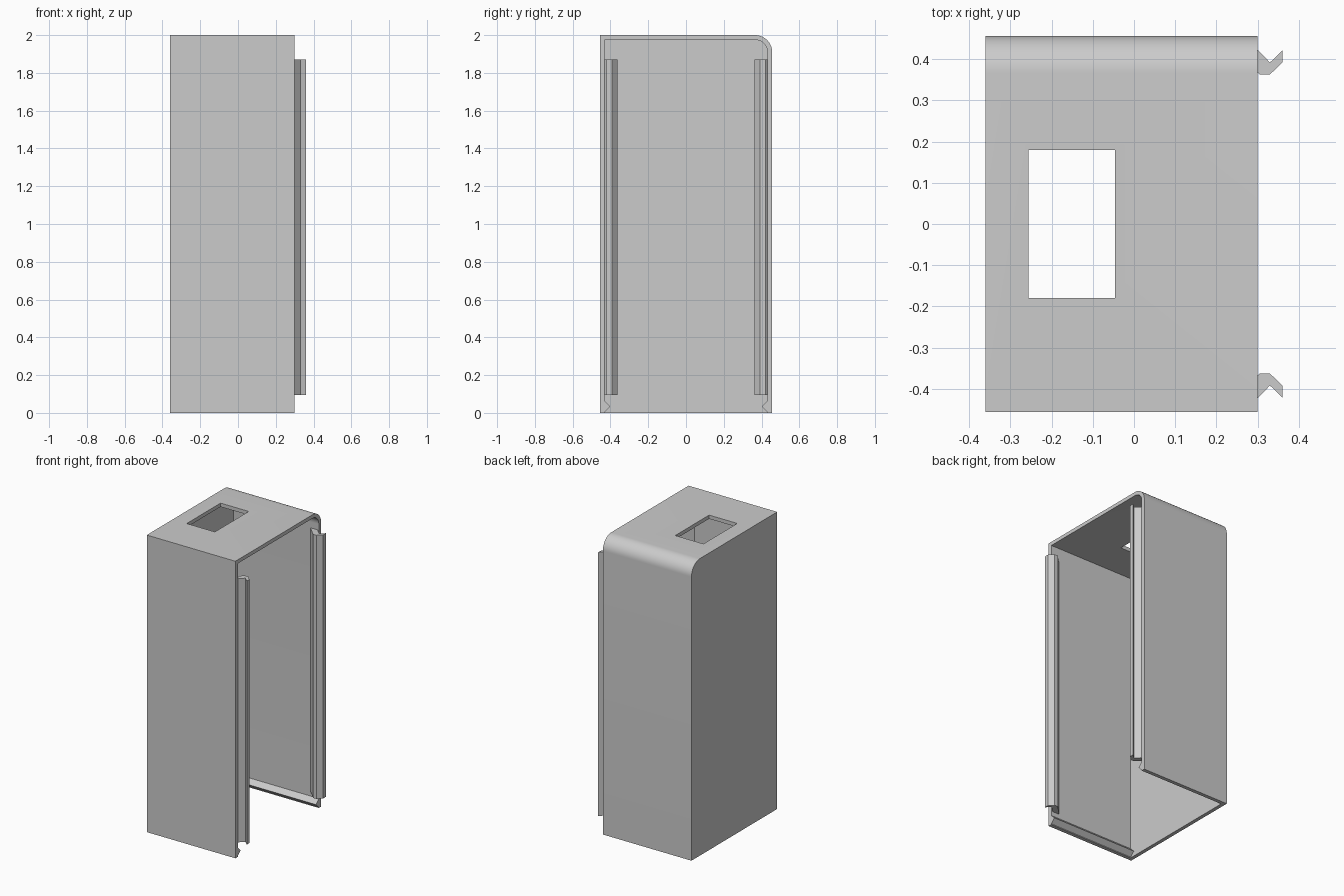
import bpy, bmesh
from math import sin, cos, pi
from mathutils import Vector

if "Cube" in bpy.data.objects:
    bpy.data.objects.remove(bpy.data.objects["Cube"])

WALL, HALF_Y, TOP = 0.025, 0.456, 2.0
BACK_X, FRONT_X = -0.36, 0.30
INNER_Y = HALF_Y - WALL

grey = bpy.data.materials.new("light_grey")
grey.use_nodes = True
grey.diffuse_color = (0.6, 0.6, 0.6, 1)
grey.node_tree.nodes["Principled BSDF"].inputs["Base Color"].default_value = (0.6, 0.6, 0.6, 1)


def extrude(name, points, direction):
    """Solid made by sweeping a closed outline along a vector."""
    bm = bmesh.new()
    face = bm.faces.new([bm.verts.new(p) for p in points])
    swept = bmesh.ops.extrude_face_region(bm, geom=[face], use_keep_orig=True)
    moved = [v for v in swept["geom"] if isinstance(v, bmesh.types.BMVert)]
    bmesh.ops.translate(bm, verts=moved, vec=Vector(direction))
    bmesh.ops.recalc_face_normals(bm, faces=bm.faces)
    mesh = bpy.data.meshes.new(name)
    bm.to_mesh(mesh)
    bm.free()
    mesh.materials.append(grey)
    obj = bpy.data.objects.new(name, mesh)
    bpy.context.collection.objects.link(obj)
    return obj


def activate(obj):
    bpy.ops.object.select_all(action="DESELECT")
    obj.select_set(True)
    bpy.context.view_layer.objects.active = obj


def cut(obj, cutter):
    """Subtract a cutter, then discard it."""
    mod = obj.modifiers.new("cut", "BOOLEAN")
    mod.operation, mod.solver, mod.object = "DIFFERENCE", "EXACT", cutter
    activate(obj)
    bpy.ops.object.modifier_apply(modifier=mod.name)
    bpy.data.objects.remove(cutter)


def rounded_corner(y, z, radius, steps=14):
    angles = [pi / 2 * i / steps for i in range(steps + 1)]
    return [(y - radius + radius * cos(a), z - radius + radius * sin(a)) for a in angles]


# Housing: rounded along the rear top edge
RADIUS = 0.09
outline = [(-HALF_Y, 0), (HALF_Y, 0)] + rounded_corner(HALF_Y, TOP, RADIUS) + [(-HALF_Y, TOP)]
housing = extrude("housing", [(BACK_X, y, z) for y, z in outline], (FRONT_X - BACK_X, 0, 0))

# Cavity: open below and on one side, leaving a snap ridge along both lower edges
ridge = [(INNER_Y, -0.1), (INNER_Y, 0.005), (INNER_Y - 0.03, 0.034), (INNER_Y, 0.064)]
cavity = ([(-y, z) for y, z in reversed(ridge)] + ridge
          + rounded_corner(INNER_Y, TOP - WALL, RADIUS - WALL)
          + [(-INNER_Y, TOP - WALL)])
cut(housing, extrude("cavity_cutter", [(BACK_X + WALL, y, z) for y, z in cavity], (1, 0, 0)))

# Rectangular opening in the top
opening = [(-0.256, -0.18), (-0.046, -0.18), (-0.046, 0.18), (-0.256, 0.18)]
cut(housing, extrude("opening_cutter", [(x, y, TOP - 0.1) for x, y in opening], (0, 0, 0.2)))

activate(housing)
bpy.ops.object.shade_smooth_by_angle(angle=pi / 6)

# Angled clip rails on the inner front and back walls
ROOT = INNER_Y + 0.004
rail = [(0.234, ROOT), (0.305, 0.363), (0.33, 0.363), (0.36, 0.392),
        (0.36, 0.421), (0.33, 0.392), (0.288, ROOT)]
for name, side in (("front_rail", -1), ("back_rail", 1)):
    extrude(name, [(x, y * side, 0.095) for x, y in rail], (0, 0, 1.775))
